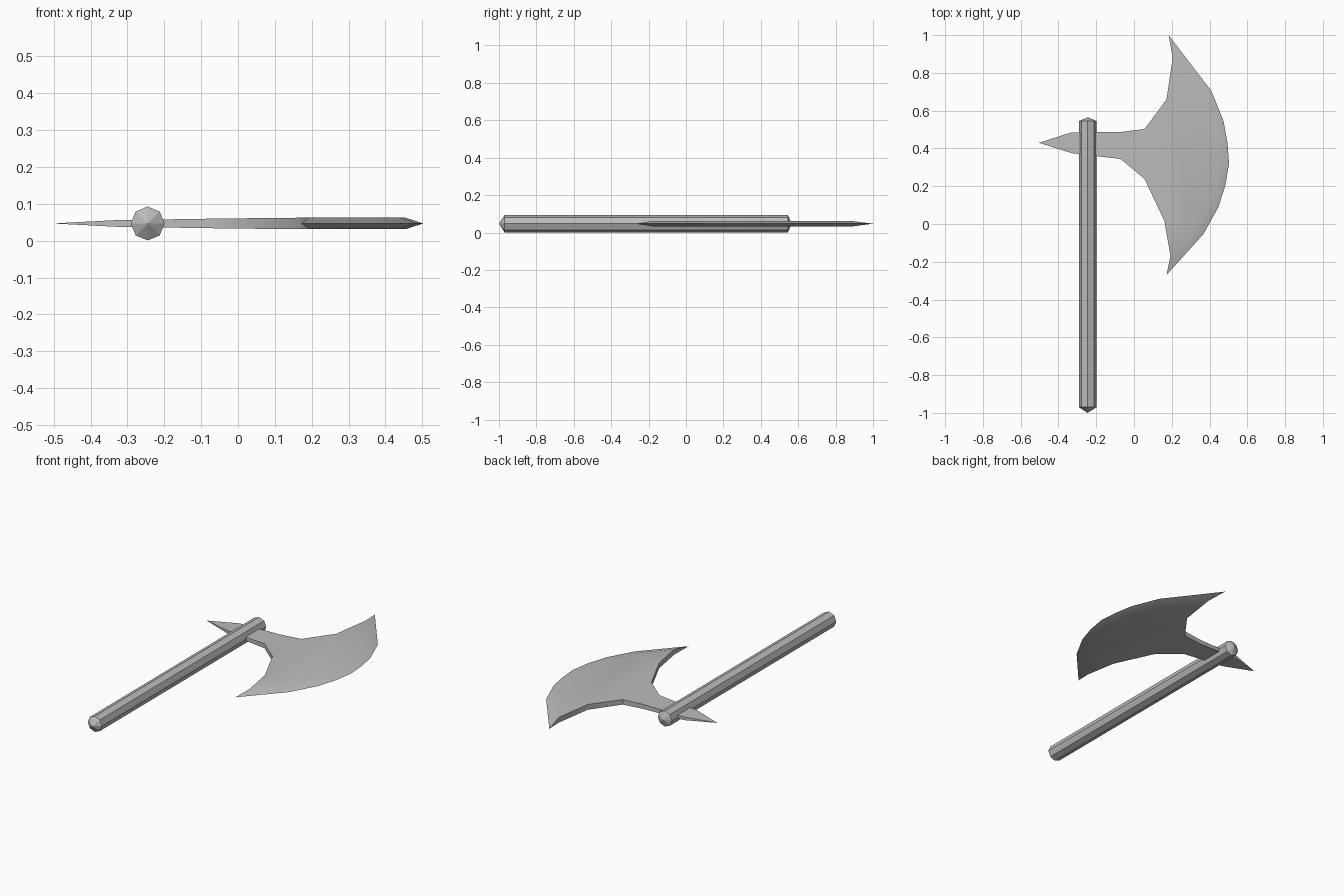
import bpy, bmesh, math
from mathutils import Vector

cube = bpy.data.objects.get("Cube")
if cube:
    bpy.data.objects.remove(cube, do_unlink=True)

MID = 0.047   # height of the flat centre plane

steel = bpy.data.materials.new("grey_metal")
steel.use_nodes = True
GREY = (0.5, 0.5, 0.5, 1)
steel.diffuse_color = GREY
steel.node_tree.nodes["Principled BSDF"].inputs["Base Color"].default_value = GREY


def finish(bm, name, smooth_angle=None):
    bmesh.ops.recalc_face_normals(bm, faces=bm.faces[:])
    mesh = bpy.data.meshes.new(name)
    bm.to_mesh(mesh)
    bm.free()
    mesh.materials.append(steel)
    obj = bpy.data.objects.new(name, mesh)
    bpy.context.collection.objects.link(obj)
    if smooth_angle:
        bpy.ops.object.select_all(action='DESELECT')
        obj.select_set(True)
        bpy.context.view_layer.objects.active = obj
        bpy.ops.object.shade_smooth_by_angle(angle=math.radians(smooth_angle))
    return obj


# Handle: octagonal bar with shallow pointed ends
def build_handle(x=-0.245, radius=0.046, sides=8):
    bm = bmesh.new()
    rings = []
    for y in (-0.97, 0.545):
        angles = [math.tau * i / sides for i in range(sides)]
        rings.append([bm.verts.new((x + radius * math.sin(a), y, MID + radius * math.cos(a)))
                      for a in angles])
    tips = [bm.verts.new((x, y, MID)) for y in (-1.0, 0.565)]
    for i in range(sides):
        j = (i + 1) % sides
        bm.faces.new((rings[0][i], rings[0][j], rings[1][j], rings[1][i]))
        for ring, tip in zip(rings, tips):
            bm.faces.new((ring[i], ring[j], tip))
    finish(bm, "handle")


# Axe head: back spike, neck and crescent blade as one solid
def build_head():
    bm = bmesh.new()
    # neck stations: x, upper y, lower y, half thickness
    neck = [(-0.33, 0.485, 0.375, 0.009), (-0.07, 0.487, 0.344, 0.013),
            (0.056, 0.503, 0.238, 0.0145)]
    upper_horn = [(0.172, 0.66), (0.205, 0.88)]
    lower_horn = [(0.161, 0.016), (0.193, -0.17)]
    cutting = [(0.183, 1.0), (0.41, 0.704), (0.474, 0.545), (0.495, 0.43), (0.503, 0.32),
               (0.484, 0.206), (0.447, 0.09), (0.368, -0.053), (0.172, -0.27)]
    blade_half = 0.0155
    centre = Vector((0.1, 0.36))

    spike_tip = bm.verts.new((-0.503, 0.43, MID))
    edge = [bm.verts.new((x, y, MID)) for x, y in cutting]
    borders = []
    for side in (1, -1):
        def vert(x, y, half):
            return bm.verts.new((x, y, MID + side * half))
        up = [vert(x, u, h) for x, u, l, h in neck] + [vert(*p, blade_half) for p in upper_horn]
        low = [vert(x, l, h) for x, u, l, h in neck] + [vert(*p, blade_half) for p in lower_horn]
        inner = [Vector(p).lerp(centre, 0.12) for p in cutting[1:-1]]
        ridge = [up[-1]] + [vert(p.x, p.y, blade_half) for p in inner] + [low[-1]]
        # spike, neck, flat cheek and sharpened bevel
        bm.faces.new((spike_tip, up[0], low[0]))
        for i in range(len(neck) - 1):
            bm.faces.new((up[i], up[i + 1], low[i + 1], low[i]))
        bm.faces.new(up[2:] + ridge[1:-1] + low[:1:-1])
        for i in range(len(edge) - 1):
            bm.faces.new((ridge[i], edge[i], edge[i + 1], ridge[i + 1]))
        borders.append((up, low))
    # side walls along both concave borders
    for k, horn_tip in ((0, edge[0]), (1, edge[-1])):
        a, b = borders[0][k], borders[1][k]
        bm.faces.new((spike_tip, a[0], b[0]))
        for i in range(len(a) - 1):
            bm.faces.new((a[i], a[i + 1], b[i + 1], b[i]))
        bm.faces.new((a[-1], horn_tip, b[-1]))
    finish(bm, "axe_head", 40)


build_handle()
build_head()
